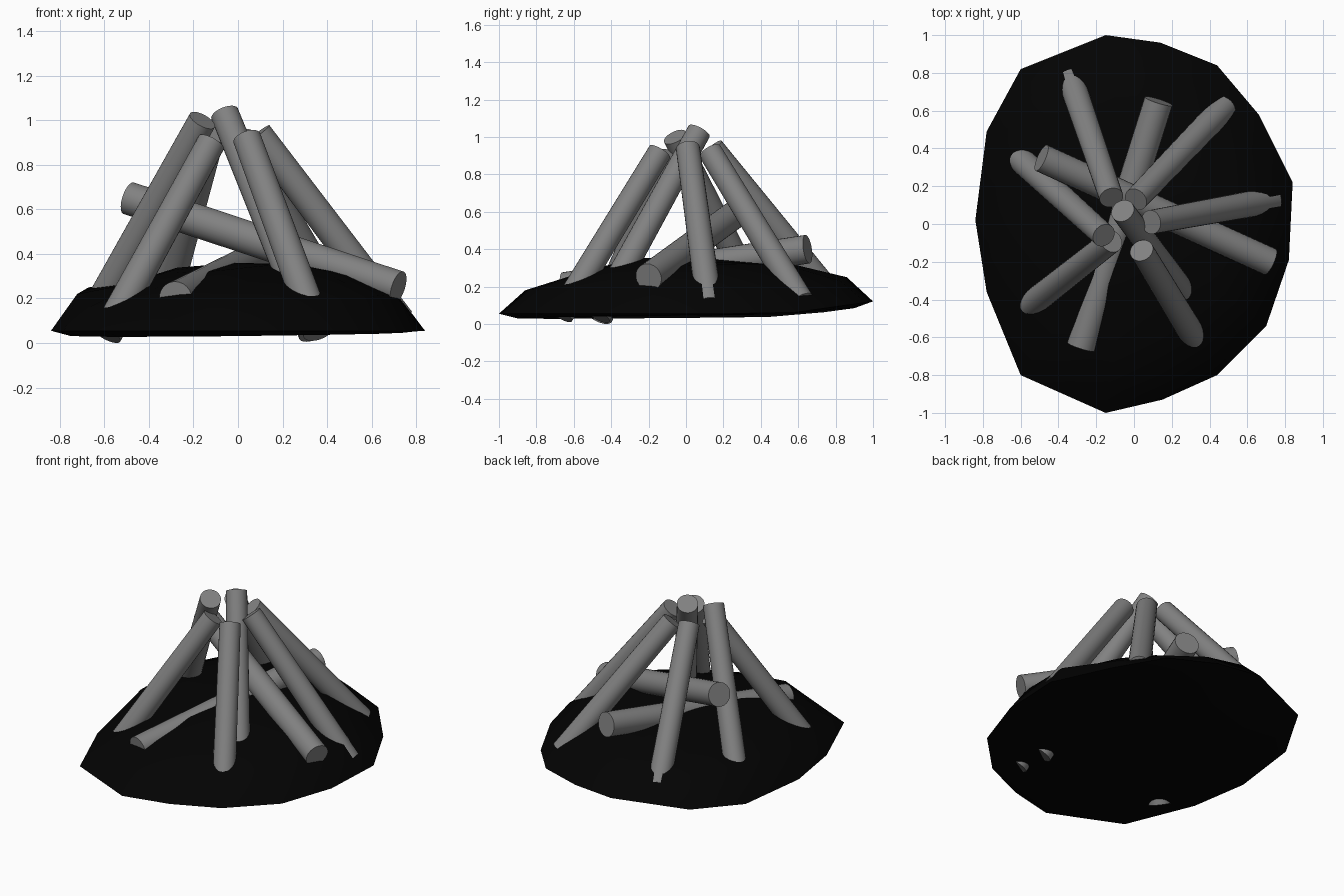
import bpy, bmesh, math
from mathutils import Vector

cube = bpy.data.objects.get("Cube")
if cube:
    bpy.data.objects.remove(cube, do_unlink=True)


def make_material(name, value):
    mat = bpy.data.materials.new(name)
    mat.use_nodes = True
    color = (value, value, value, 1)
    mat.diffuse_color = color
    mat.node_tree.nodes["Principled BSDF"].inputs["Base Color"].default_value = color
    return mat


grey_wood = make_material("grey_wood", 0.22)
black_ash = make_material("black_ash", 0.0008)


def add_object(name, bm, mat, smooth_angle):
    bmesh.ops.recalc_face_normals(bm, faces=bm.faces)
    mesh = bpy.data.meshes.new(name)
    bm.to_mesh(mesh)
    bm.free()
    mesh.materials.append(mat)
    obj = bpy.data.objects.new(name, mesh)
    bpy.context.collection.objects.link(obj)
    bpy.ops.object.select_all(action='DESELECT')
    bpy.context.view_layer.objects.active = obj
    obj.select_set(True)
    bpy.ops.object.shade_smooth_by_angle(angle=math.radians(smooth_angle))
    return obj


def add_log(name, start, end, start_radius, end_radius):
    start, end = Vector(start), Vector(end)
    axis = end - start
    bm = bmesh.new()
    bmesh.ops.create_cone(bm, cap_ends=True, segments=24, radius1=start_radius,
                          radius2=end_radius, depth=axis.length)
    obj = add_object(name, bm, grey_wood, 40)
    obj.location = (start + end) / 2
    obj.rotation_mode = 'QUATERNION'
    obj.rotation_quaternion = axis.to_track_quat('Z', 'Y')


# Ash mound: an uneven outline (x, y, shoulder height) shrunk into rising rings
outline = [(-.15, 1, .25), (.14, .96, .23), (.44, .84, .19), (.66, .58, .18),
           (.84, .22, .21), (.82, -.19, .22), (.70, -.54, .21), (.44, -.80, .19),
           (.15, -.93, .19), (-.15, -1, .18), (-.60, -.80, .14),
           (-.78, -.36, .16), (-.84, .02, .22), (-.78, .49, .25), (-.60, .82, .25)]
rings = [
    (.90, lambda x, y, h: .04 + .01 * x + .01 * y + .1 * max(0, y - .53)),
    (1.0, lambda x, y, h: .055 + .14 * max(0, y - .53)),
    (.86, lambda x, y, h: h),
    (.62, lambda x, y, h: .285 + .05 * x + .04 * y),
    (.35, lambda x, y, h: .335 + .03 * x - .25 * x * y),
]
bm = bmesh.new()
loops = [[bm.verts.new((x * s, y * s, height(x * s, y * s, h))) for x, y, h in outline]
         for s, height in rings]
count = len(outline)
peak = bm.verts.new((0, 0, .36))
base = bm.verts.new((0, 0, .045))
for i in range(count):
    j = (i + 1) % count
    for low, high in zip(loops, loops[1:]):
        bm.faces.new((low[i], low[j], high[j], high[i]))
    bm.faces.new((loops[-1][i], loops[-1][j], peak))
    bm.faces.new((loops[0][j], loops[0][i], base))
add_object("ash_mound", bm, black_ash, 60)

# Leaning logs, from top end to buried foot
leaning = [
    ("tall_log", (-.06, .07, 1.03), (.34, -.47, .045)),
    ("right_back_log", (-.16, -.06, 1.00), (-.66, .395, .10)),
    ("right_front_log", (-.12, -.09, .90), (-.59, -.46, .04)),
    ("front_log", (.04, -.14, .92), (.36, -.67, .05)),
    ("left_log", (.09, .01, .94), (.725, .125, .10)),
    ("left_back_log", (.01, .13, .92), (.475, .615, .12)),
    ("back_log", (-.12, .14, .94), (-.335, .765, .165)),
]
for name, top, foot in leaning:
    add_log(name, top, foot, .064, .07)

# Fallen logs lying across the mound
add_log("crossing_log", (-.49, .35, .65), (.72, -.20, .25), .075, .075)
add_log("half_buried_log", (.13, .65, .40), (-.28, -.65, .20), .077, .077)
